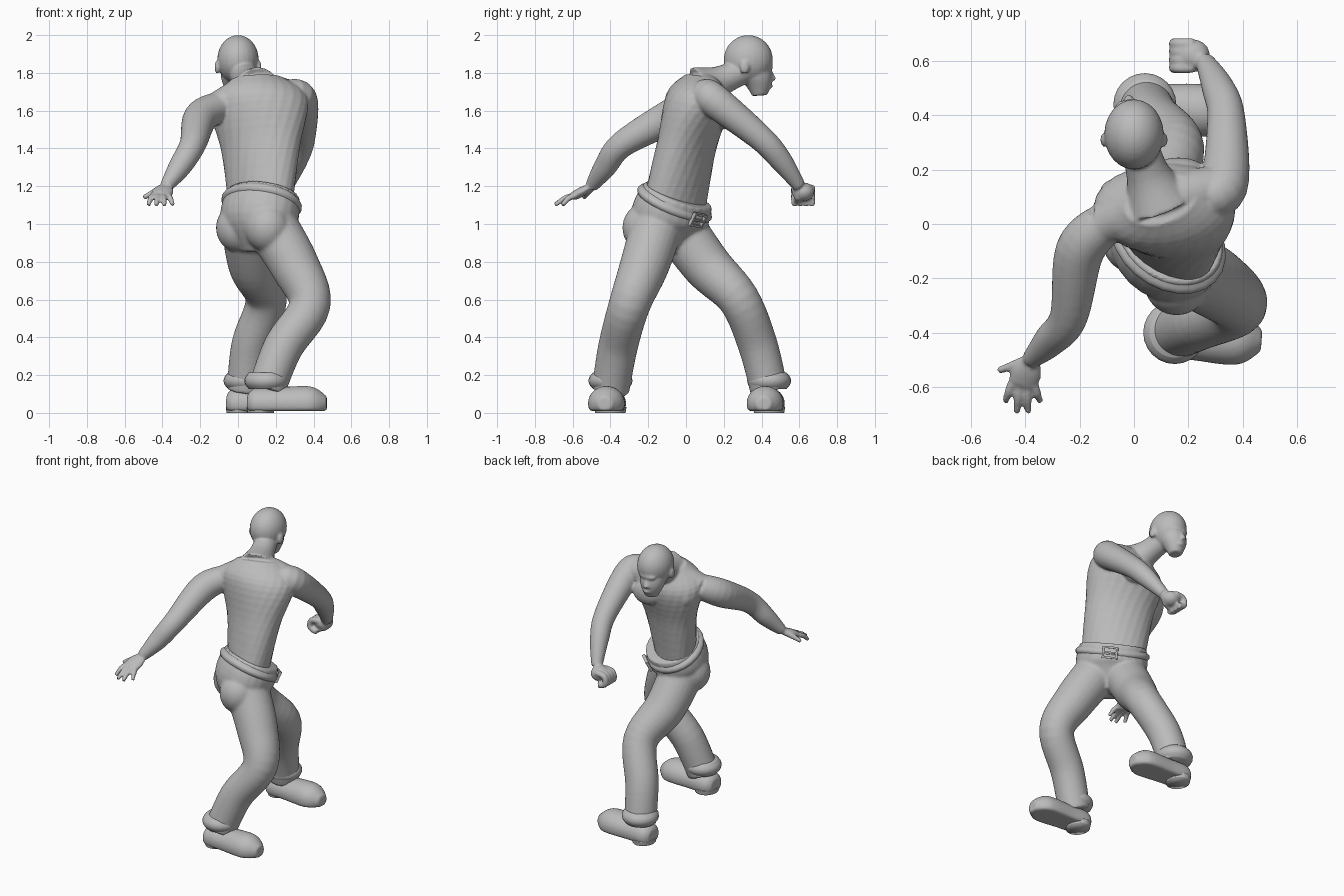
import bpy, bmesh, math
from mathutils import Vector, Matrix

default_cube = bpy.data.objects.get("Cube")
if default_cube:
    bpy.data.objects.remove(default_cube)

GREY = (.5, .5, .5, 1)
clay = bpy.data.materials.new("clay_grey")
clay.use_nodes = True
clay.diffuse_color = GREY
clay.node_tree.nodes["Principled BSDF"].inputs["Base Color"].default_value = GREY

ACROSS, ALONG, UP = Vector((1, 0, 0)), Vector((0, 1, 0)), Vector((0, 0, 1))


def spline(keys, steps=6):
    """Smooth curve through the keys (position and width together)."""
    points = []
    for i, (here, after) in enumerate(zip(keys, keys[1:])):
        leave = (after - keys[max(i - 1, 0)]) / 2
        arrive = (keys[min(i + 2, len(keys) - 1)] - here) / 2
        for k in range(steps):
            t = k / steps
            ease = t * t * (3 - 2 * t)
            points.append(here.lerp(after, ease) + leave * t * (1 - t) ** 2
                          - arrive * t * t * (1 - t))
    return points + [keys[-1]]


def loft(bm, joints, widths, side, flat=1, side_end=None, floor=0, sides=24):
    """Closed tube along the joints; flat is the ratio of depth to width."""
    path = spline([Vector((*joint, width)) for joint, width in zip(joints, widths)])
    last = len(path) - 1
    rings = []
    for i, point in enumerate(path):
        tangent = (path[min(i + 1, last)].xyz - path[max(i - 1, 0)].xyz).normalized()
        wide = side.lerp(side_end or side, i / last)
        wide = (wide - tangent * wide.dot(tangent)).normalized()
        deep = tangent.cross(wide) * flat
        ring = []
        for k in range(sides):
            angle = math.tau * k / sides
            spot = point.xyz + (wide * math.cos(angle) + deep * math.sin(angle)) * point.w
            spot.z = max(spot.z, floor)
            ring.append(bm.verts.new(spot))
        rings.append(ring)
    for lower, upper in zip(rings, rings[1:]):
        for k in range(sides):
            bm.faces.new((lower[k - 1], lower[k], upper[k], upper[k - 1]))
    bm.faces.new(rings[0])
    bm.faces.new(rings[-1])


def ball(bm, centre, radii):
    place = Matrix.Translation(centre) @ Matrix.Diagonal((*radii, 1))
    bmesh.ops.create_uvsphere(bm, u_segments=24, v_segments=16, radius=1, matrix=place)


def finish(name, bm, voxel=None, smooth=True):
    """Turn the bmesh into an object, blending its pieces if a voxel size is given."""
    bmesh.ops.recalc_face_normals(bm, faces=bm.faces[:])
    mesh = bpy.data.meshes.new(name)
    bm.to_mesh(mesh)
    bm.free()
    mesh.materials.append(clay)
    mesh.polygons.foreach_set("use_smooth", [smooth] * len(mesh.polygons))
    part = bpy.data.objects.new(name, mesh)
    bpy.context.collection.objects.link(part)
    if voxel:
        blend = part.modifiers.new("blend", "REMESH")
        blend.mode = "VOXEL"
        blend.voxel_size = voxel
        blend.use_smooth_shade = True
        soften = part.modifiers.new("soften", "SMOOTH")
        soften.factor = .5
        soften.iterations = 5


# Torso, twisting from the hips to the shoulders
hip_side = Vector((.7, -.7, 0))
chest_side = Vector((.94, .35, 0))
body = bmesh.new()
loft(body, [(.12, -.06, 1.1), (.12, 0, 1.4), (.11, .06, 1.65), (.1, .09, 1.77)],
     (.2, .22, .26, .14), hip_side, flat=.65, side_end=chest_side)

# Arms, sharing one set of widths
open_arm = [(-.11, 0, 1.62), (-.2, -.1, 1.56), (-.24, -.34, 1.42), (-.31, -.43, 1.3), (-.38, -.5, 1.2)]
bent_arm = [(.24, .1, 1.68), (.33, .14, 1.66), (.34, .39, 1.46), (.31, .5, 1.34), (.26, .6, 1.2)]
for arm in (open_arm, bent_arm):
    loft(body, arm, (.08, .09, .07, .06, .035), ACROSS)

# Shoulder girdle, neck and chest muscles
loft(body, [open_arm[0], (.1, .08, 1.7), bent_arm[1]], (.08, .1, .08), UP)
loft(body, [(.09, .08, 1.71), (.05, .19, 1.76), (.01, .32, 1.82)], (.13, .08, .07), ACROSS)
breastbone = Vector((.07, .16, 1.58))
for s in (-1, 1):
    ball(body, breastbone + chest_side * s * .1, (.1, .05, .08))

# Head with jaw, brow, nose, lips and ears
skull = Vector((0, .33, 1.87))
ball(body, skull, (.11, .13, .13))
loft(body, [skull, (-.01, .38, 1.77), (-.01, .39, 1.68)], (.09, .08, .04), ACROSS)
ball(body, (-.01, .435, 1.83), (.06, .025, .02))
loft(body, [(-.01, .44, 1.82), (-.02, .46, 1.76)], (.01, .02), ACROSS)
ball(body, (-.01, .44, 1.73), (.03, .02, .014))
for s in (-1, 1):
    ball(body, skull + Vector((s * .11, -.02, -.04)), (.014, .026, .036))

# Open hand with fanned fingers and thumb
wrist = Vector(open_arm[-1])
palm = wrist + Vector((-.03, -.09, -.05))
loft(body, [wrist, wrist.lerp(palm, .5), palm], (.035, .055, .055), ACROSS, flat=.45)
for i in range(4):
    spread = i - 1.5
    knuckle = palm + Vector((spread * .027, 0, 0))
    tip = knuckle + Vector((spread * .016, spread ** 2 * .02 - .11, -.05))
    loft(body, [knuckle, knuckle.lerp(tip, .5) + UP * .01, tip], (.018, .016, .012), ACROSS, sides=10)
loft(body, [wrist, (-.5, -.54, 1.14)], (.025, .013), ALONG, sides=10)

# Fist with curled fingers and thumb
fist = Vector((.22, .62, 1.17))
ball(body, fist, (.06, .06, .05))
for i in range(4):
    finger = fist + ALONG * (i - 1.5) * .03
    curl = [finger + Vector((x, 0, z)) for x, z in ((0, .02), (-.06, .01), (-.07, -.04), (-.02, -.06))]
    loft(body, curl, [.02] * len(curl), ALONG, sides=10)
loft(body, [fist + Vector((.03, -.02, -.02)), fist + Vector((-.05, -.04, -.06))], (.025, .015), UP, sides=10)
finish("upper_body", body, voxel=.0075)

# Trousers: tilted pelvis, seat and both legs
belt_middle = Vector((.125, -.06, 1.11))
belt_axis = Vector((.22, .42, .88)).normalized()
trousers = bmesh.new()
loft(trousers, [belt_middle + belt_axis * .05, (.11, -.09, 1.02), (.1, -.1, .85)],
     (.21, .22, .1), hip_side, flat=.84)
seat = Vector((.08, -.14, .98))
for s in (-1, 1):
    ball(trousers, seat + hip_side * s * .11, (.12, .12, .13))
back_leg = [(.17, -.15, 1), (.3, -.22, .78), (.38, -.3, .57), (.24, -.36, .35), (.15, -.4, .12)]
front_leg = [(.05, -.05, 1), (.08, .11, .78), (.15, .28, .6), (.07, .38, .36), (.04, .44, .12)]
for leg in (back_leg, front_leg):
    loft(trousers, leg, (.14, .13, .11, .105, .1), ALONG)
finish("trousers", trousers, voxel=.01)

# Belt with rounded edges
belt = bmesh.new()
levels = range(-2, 3)
loft(belt, [belt_middle + belt_axis * h * .014 for h in levels],
     [.234 - .005 * h * h for h in levels], hip_side, flat=.83)
finish("belt", belt)

# Buckle frame and pin
right = (hip_side - belt_axis * hip_side.dot(belt_axis)).normalized()
ahead = belt_axis.cross(right)
frame = Matrix((right, ahead, belt_axis)).transposed().to_4x4()
frame.translation = belt_middle + ahead * .196
buckle = bmesh.new()


def bar(x, z, width, height):
    place = frame @ Matrix.Translation((x, 0, z)) @ Matrix.Diagonal((width, .02, height, 1))
    bmesh.ops.create_cube(buckle, size=1, matrix=place)


bar(0, 0, .08, .01)
for s in (-1, 1):
    bar(s * .043, 0, .012, .075)
    bar(0, s * .032, .09, .012)
finish("belt_buckle", buckle, smooth=False)

# Hem fold, shoe and heel under each leg
for name, leg, heel in (("back", back_leg, Vector((.05, -.4, .05))),
                        ("front", front_leg, Vector((-.06, .44, .05)))):
    hem = bmesh.new()
    ankle = Vector(leg[-1]) + UP * .05
    loft(hem, [ankle + UP * h * .022 for h in levels], [.116 - .006 * h * h for h in levels], ALONG)
    finish(name + "_hem", hem)

    shoe = bmesh.new()
    toe = heel + Vector((.42, -.03, 0))
    loft(shoe, [heel.lerp(toe, t) for t in (0, .1, .4, .8, 1)],
         (.05, .085, .09, .095, .04), ALONG, flat=.95, floor=.01)
    finish(name + "_shoe", shoe, voxel=.009)

    block = bmesh.new()
    middle = Vector((heel.x + .07, heel.y, 0))
    loft(block, [middle, middle + UP * .03], (.08, .085), ALONG, flat=.88)
    finish(name + "_heel", block)
